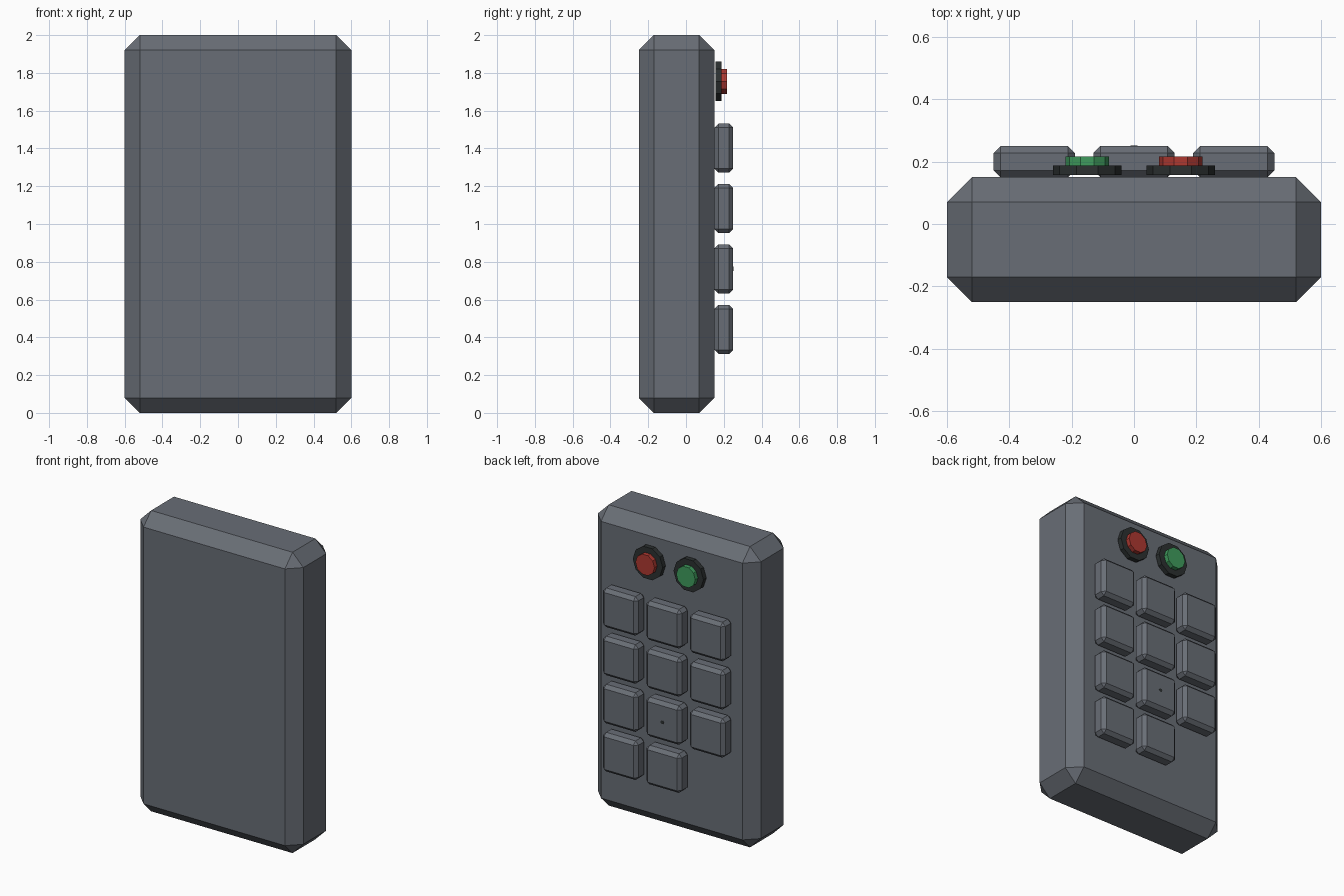
import bpy, bmesh, math
from mathutils import Matrix

if "Cube" in bpy.data.objects:
    bpy.data.objects.remove(bpy.data.objects["Cube"])


def material(name, rgb):
    m = bpy.data.materials.new(name)
    m.diffuse_color = (*rgb, 1)
    m.use_nodes = True
    m.node_tree.nodes["Principled BSDF"].inputs["Base Color"].default_value = m.diffuse_color
    return m


GREY = material("slate grey", (0.14, 0.155, 0.18))
DARK = material("charcoal", (0.025, 0.03, 0.03))
RED = material("red", (0.42, 0.04, 0.03))
GREEN = material("green", (0.05, 0.33, 0.11))


def finish(bm, name, mat, loc):
    me = bpy.data.meshes.new(name)
    bm.to_mesh(me)
    bm.free()
    me.materials.append(mat)
    ob = bpy.data.objects.new(name, me)
    ob.location = loc
    bpy.context.collection.objects.link(ob)


def chamfered_box(name, size, loc, chamfer, mat):
    bm = bmesh.new()
    bmesh.ops.create_cube(bm, size=1)
    bmesh.ops.scale(bm, vec=size, verts=bm.verts)
    bmesh.ops.bevel(bm, geom=bm.edges[:], offset=chamfer, segments=1,
                    profile=0.5, affect='EDGES')
    finish(bm, name, mat, loc)


def disc(name, x, z, y0, y1, r, mat, sides=10):
    bm = bmesh.new()
    bmesh.ops.create_cone(bm, cap_ends=True, segments=sides, radius1=r,
                          radius2=r, depth=y1 - y0,
                          matrix=Matrix.Rotation(math.pi / 2, 4, 'Z'))
    # vertices point along +-x once the disc faces +y
    bmesh.ops.rotate(bm, verts=bm.verts, matrix=Matrix.Rotation(math.pi / 2, 3, 'Z'))
    if sides == 10 and max(v.co.x for v in bm.verts) < r * 0.99:
        bmesh.ops.rotate(bm, verts=bm.verts, matrix=Matrix.Rotation(math.pi / 2, 3, 'Z'))
    bmesh.ops.rotate(bm, verts=bm.verts, matrix=Matrix.Rotation(-math.pi / 2, 3, 'X'))
    finish(bm, name, mat, (x, (y0 + y1) / 2, z))


# Casing
chamfered_box("casing", (1.2, 0.4, 2), (0, -0.05, 1), 0.08, GREY)

# Keypad: 3 columns x 4 rows, last row lacks the -x key
for row in range(4):
    for col in range(3):
        if row == 3 and col == 0:
            continue
        chamfered_box(f"key_{row}_{col}", (0.26, 0.1, 0.26),
                      (-0.32 + 0.32 * col, 0.2, 1.402 - 0.32 * row), 0.022, GREY)

# Small locating pip on the middle key
disc("key_pip", 0, 0.762, 0.24, 0.252, 0.012, DARK, 8)

# Two round buttons in dark bezels
for x, mat, label in ((0.15, RED, "red"), (-0.15, GREEN, "green")):
    disc(label + "_bezel", x, 1.755, 0.157, 0.188, 0.11, DARK)
    disc(label + "_button", x, 1.755, 0.186, 0.217, 0.07, mat)
